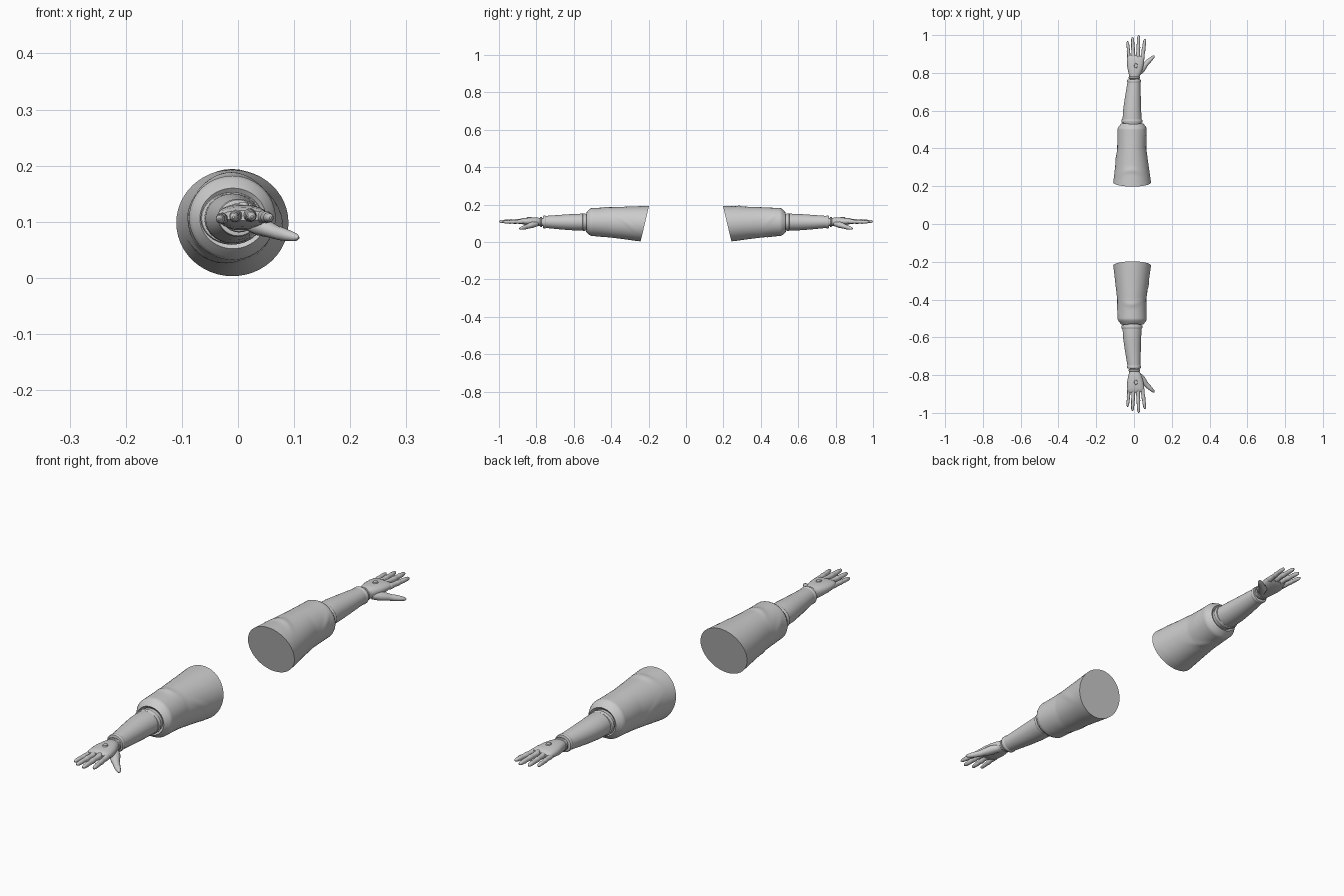
import bpy, bmesh
from math import sin, cos, pi, exp, radians, copysign
from mathutils import Vector

if "Cube" in bpy.data.objects:
    bpy.data.objects.remove(bpy.data.objects["Cube"])


def finish(bm, name):
    bmesh.ops.recalc_face_normals(bm, faces=bm.faces)
    me = bpy.data.meshes.new(name)
    bm.to_mesh(me)
    bm.free()
    ob = bpy.data.objects.new(name, me)
    bpy.context.collection.objects.link(ob)
    me.shade_smooth()
    me.set_sharp_from_angle(angle=radians(32))
    return ob


def refine(st, n):
    # linear in-between stations
    out = []
    for a, b in zip(st, st[1:]):
        out += [[p + (q - p) * i / n for p, q in zip(a, b)] for i in range(n)]
    return out + [list(st[-1])]


def loft(name, stations, s, sides=24, power=1.0, warp=None):
    """Closed skin over stations (x, y, z, half width, half height); s = +1/-1 arm side."""
    bm = bmesh.new()
    d = (Vector(stations[-1][:3]) - Vector(stations[0][:3])).normalized()
    side = d.cross(Vector((0, 0, 1))).normalized()
    up = side.cross(d)
    rings = []
    for x, y, z, rw, rh in stations:
        ring = []
        for k in range(sides):
            a = 2 * pi * k / sides
            u = copysign(abs(cos(a)) ** power, cos(a)) * rw
            v = copysign(abs(sin(a)) ** power, sin(a)) * rh
            p = Vector((x, y, z)) + side * u + up * v
            if warp:
                p = warp(p, a, Vector((x, y, z)))
            ring.append(bm.verts.new((p.x, p.y * s, p.z)))
        rings.append(ring)
    for r0, r1 in zip(rings, rings[1:]):
        for k in range(sides):
            j = (k + 1) % sides
            bm.faces.new((r0[k], r0[j], r1[j], r1[k]))
    bm.faces.new(rings[0])
    bm.faces.new(rings[-1])
    return finish(bm, name)


def sleeve_warp(folds):
    def warp(p, a, c):
        h = 0
        for y0, a0, height, spread, bend, slope in folds:
            da = (a - a0 + pi) % (2 * pi) - pi
            t = (c.y - y0 + bend * da * da - slope * da) / 0.012
            h += height * exp(-t * t - (da / spread) ** 2)
        p = c + (p - c) * (1 + h)
        # slanted shoulder cut that fades out toward the cuff
        p.y += max(0, (0.46 - c.y) / 0.24) * 0.21 * (0.1 - p.z)
        return p
    return warp


SLEEVE = [(-.01, .22, .098, .1, .095), (-.01, .25, .099, .096, .093),
          (-.011, .32, .102, .087, .087), (-.012, .40, .105, .077, .081),
          (-.011, .46, .106, .077, .077), (-.01, .505, .107, .077, .075),
          (-.009, .515, .107, .072, .07), (-.009, .532, .106, .059, .054),
          (-.009, .525, .106, .05, .045)]
# fold: y, angle, height, angular spread, curve, slope
FOLDS = {1: [(.30, 1.6, .05, .55, .05, 0), (.36, 3.3, .035, .4, 0, .12), (.42, 5.0, .04, .4, 0, -.1),
             (.46, .3, .03, .4, 0, .08)],
         -1: [(.43, 1.6, .05, .5, .03, 0), (.33, .1, .04, .4, 0, .12), (.40, 4.2, .04, .5, 0, .1),
              (.45, 3.0, .03, .4, 0, -.08)]}

FOREARM = [(-.01, .51, .106, .05, .044), (-.01, .56, .106, .05, .045), (-.01, .60, .106, .048, .044),
           (-.006, .67, .106, .042, .039), (-.001, .74, .107, .035, .033), (0, .755, .107, .034, .032)]

PALM = [(.002, .765, .107, .026, .022), (.002, .785, .107, .028, .022), (.004, .80, .108, .034, .023),
        (.006, .83, .109, .042, .022), (.008, .86, .11, .045, .019), (.01, .88, .111, .044, .015),
        (.011, .892, .111, .038, .009)]

# finger name: knuckle and tip positions, thickness
FINGERS = {"little_finger": ((-.025, .868, .107), (-.034, .968, .105), .0088),
           "ring_finger": ((-.003, .876, .111), (-.008, .99, .108), .0097),
           "middle_finger": ((.021, .878, .112), (.025, 1.0, .109), .010),
           "index_finger": ((.043, .868, .109), (.058, .98, .107), .0098)}
# share of length, relative thickness (bulges are the joints)
SHAPE = [(0, .8), (.06, 1.15), (.15, 1.12), (.3, .95), (.42, .97), (.47, 1.06), (.53, .93),
         (.68, .85), (.73, .92), (.79, .82), (.9, .74), (.96, .55), (1, .2)]

THUMB = [(.022, .80, .098, .016, .015), (.04, .822, .092, .021, .017), (.058, .843, .085, .016, .0135),
         (.068, .853, .081, .0125, .012), (.075, .86, .079, .0128, .012), (.09, .874, .075, .0105, .010),
         (.103, .886, .072, .007, .007), (.108, .891, .071, .002, .002)]


def band(y0, y1, x, z, rw, rh):
    # raised ring with bevelled edges
    e = (y1 - y0) * .25
    return [(x, y0, z, rw - .006, rh - .006), (x, y0 + .001, z, rw - .002, rh - .002),
            (x, y0 + e, z, rw, rh), (x, y1 - e, z, rw, rh),
            (x, y1 - .001, z, rw - .002, rh - .002), (x, y1, z, rw - .006, rh - .006)]


for s, tag in ((1, "back"), (-1, "front")):
    # sleeve and forearm
    loft(tag + "_sleeve", refine(SLEEVE[:6], 9) + SLEEVE[6:], s, 48, warp=sleeve_warp(FOLDS[s]))
    loft(tag + "_forearm", refine(FOREARM, 2), s, 28)
    # elbow and wrist rings
    loft(tag + "_elbow_ring", band(.536, .553, -.011, .106, .056, .047), s, 28)
    loft(tag + "_wrist_ring", band(.748, .765, 0, .107, .036, .034), s, 28)
    loft(tag + "_wrist_joint", band(.768, .782, .002, .107, .03, .026), s, 24)
    # hand
    loft(tag + "_palm", refine(PALM, 2), s, 24, .85)
    for name, (a, b, r) in FINGERS.items():
        a, b = Vector(a), Vector(b)
        pts = [(*a.lerp(b, t), r * k, r * k * 1.05) for t, k in SHAPE]
        loft(tag + "_" + name, pts, s, 12)
    loft(tag + "_thumb", THUMB, s, 14)
    # small oval stud on the back of the hand
    bm = bmesh.new()
    bmesh.ops.create_cone(bm, cap_ends=True, segments=16, radius1=.01, radius2=.008, depth=.006)
    for v in bm.verts:
        v.co = Vector((v.co.x + .01, s * (v.co.y * 1.4 + .838), v.co.z + .131))
    finish(bm, tag + "_hand_stud")
